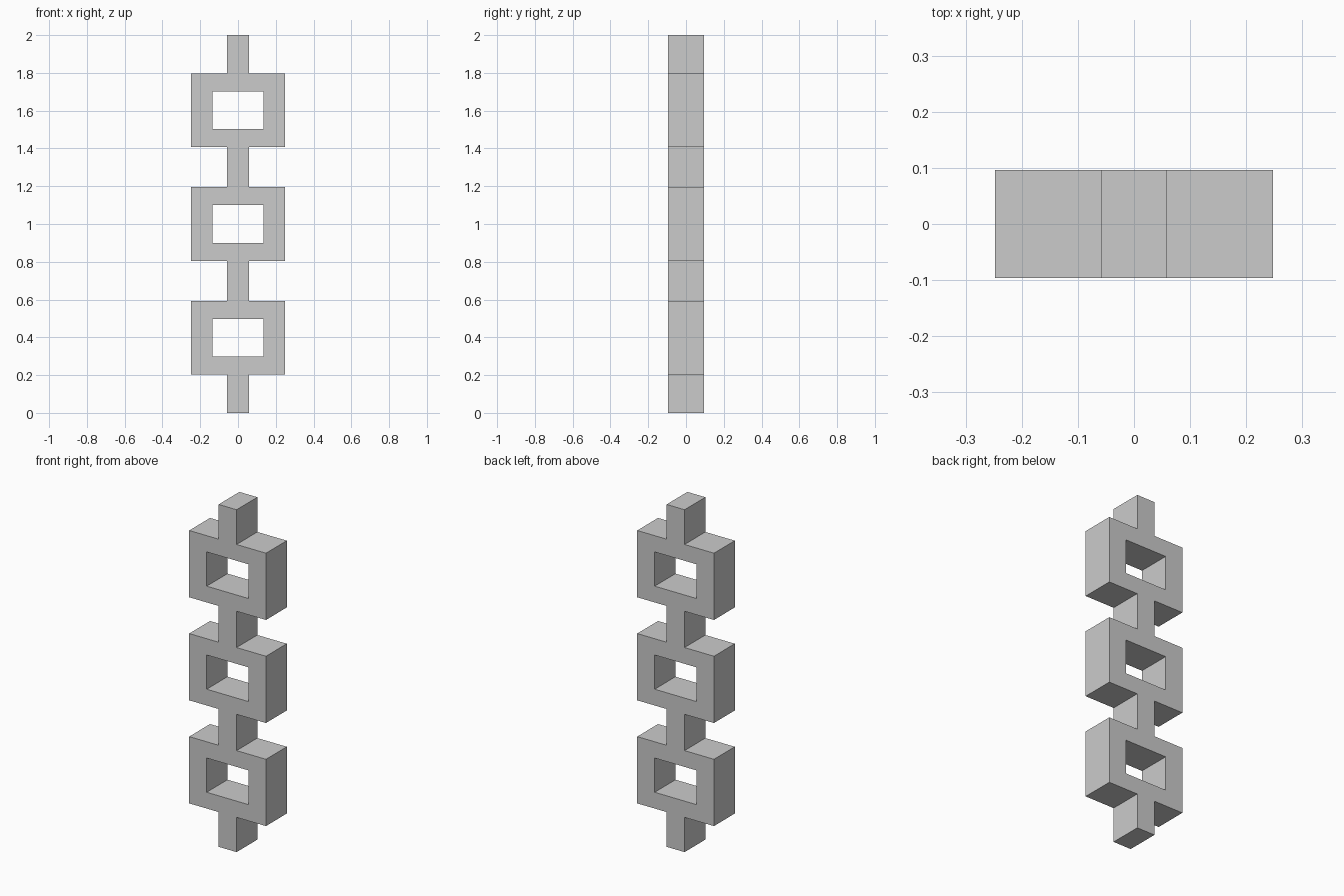
import bpy
import math

if "Cube" in bpy.data.objects:
    bpy.data.objects.remove(bpy.data.objects["Cube"])

HALF_DEPTH = 0.096
STEM, FRAME, HOLE = 0.058, 0.248, 0.135      # half widths
FRAME_H, HOLE_H = 0.195, 0.1                 # half heights
CENTRES = (0.398, 1.0, 1.602)

# Right-hand outline of stems and frames, bottom to top, then mirrored
right = [(STEM, 0)]
for c in CENTRES:
    lo, hi = c - FRAME_H, c + FRAME_H
    right += [(STEM, lo), (FRAME, lo), (FRAME, hi), (STEM, hi)]
right.append((STEM, 2))
outline = right + [(-x, z) for x, z in reversed(right)]

# Rectangular window in each frame
windows = [[(-HOLE, c - HOLE_H), (-HOLE, c + HOLE_H),
            (HOLE, c + HOLE_H), (HOLE, c - HOLE_H)] for c in CENTRES]

curve = bpy.data.curves.new("linked_frame_column", 'CURVE')
curve.dimensions = '2D'
curve.fill_mode = 'BOTH'
curve.extrude = HALF_DEPTH
for loop in [outline] + windows:
    spline = curve.splines.new('POLY')
    spline.points.add(len(loop) - 1)
    for p, (x, z) in zip(spline.points, loop):
        p.co = (x, z, 0, 1)
    spline.use_cyclic_u = True

# Stand the extruded profile upright and make it a flat-faced mesh
column = bpy.data.objects.new("linked_frame_column", curve)
bpy.context.collection.objects.link(column)
column.rotation_euler.x = math.pi / 2
bpy.context.view_layer.objects.active = column
column.select_set(True)
bpy.ops.object.convert(target='MESH')
bpy.ops.object.transform_apply(location=False, rotation=True, scale=False)

# Weld the seams and face all normals outward
bpy.ops.object.mode_set(mode='EDIT')
bpy.ops.mesh.select_all(action='SELECT')
bpy.ops.mesh.remove_doubles(threshold=0.0001)
bpy.ops.mesh.normals_make_consistent(inside=False)
bpy.ops.object.mode_set(mode='OBJECT')
bpy.ops.object.shade_flat()
